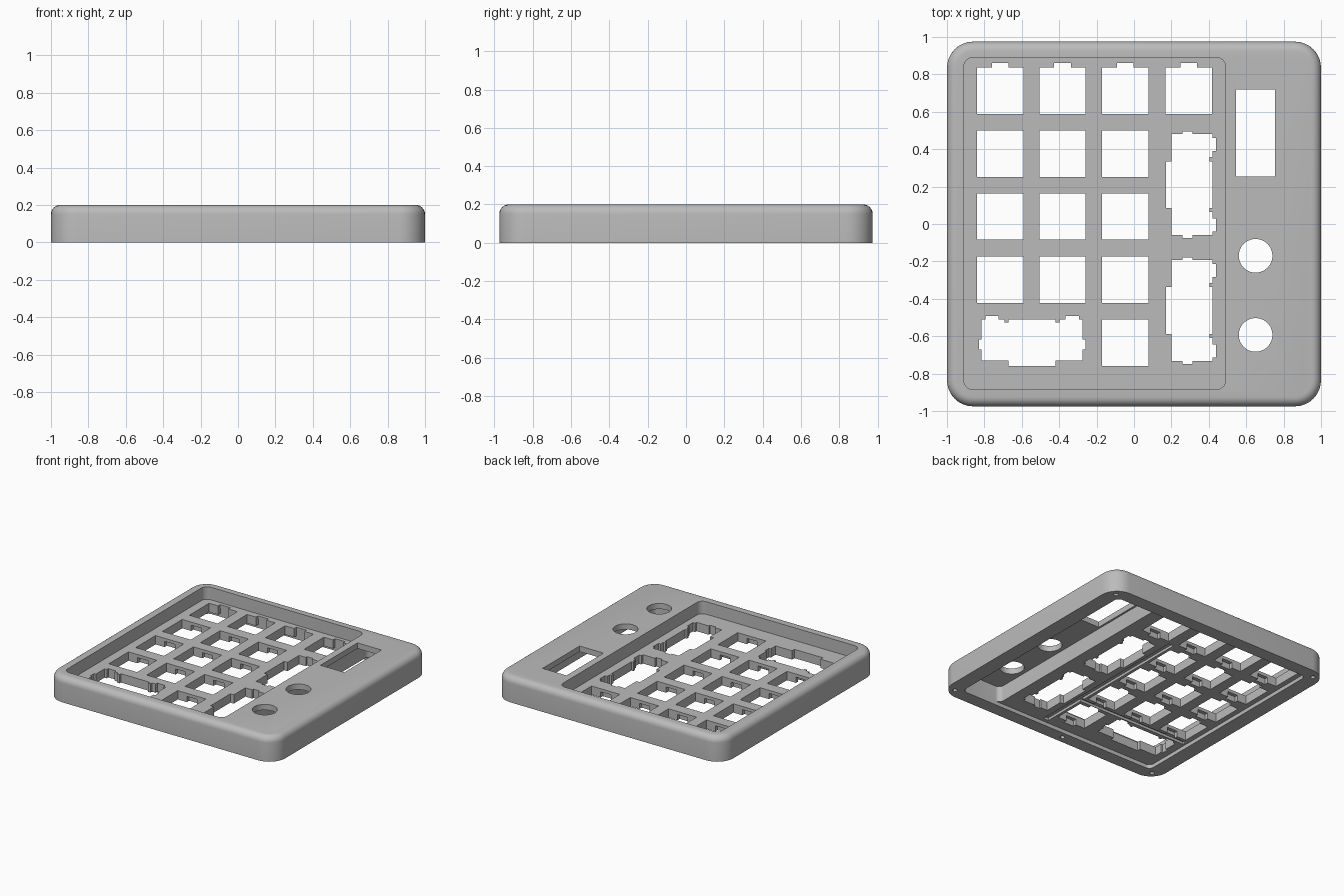
import bpy, bmesh
from math import sin, cos, pi, radians

if "Cube" in bpy.data.objects:
    bpy.data.objects.remove(bpy.data.objects["Cube"])

grey = bpy.data.materials.new("case_grey")
grey.use_nodes = True
COLOUR = (0.5, 0.5, 0.5, 1)
grey.diffuse_color = COLOUR
grey.node_tree.nodes["Principled BSDF"].inputs["Base Color"].default_value = COLOUR


def outline(x0, x1, y0, y1, r, steps=8):
    """Rounded rectangle, counter-clockwise; r = 0 gives a plain one."""
    n = steps if r else 0
    pts = []
    for i, (cx, cy) in enumerate([(x1 - r, y1 - r), (x0 + r, y1 - r),
                                  (x0 + r, y0 + r), (x1 - r, y0 + r)]):
        for k in range(n + 1):
            a = i * pi / 2 + (k / n * pi / 2 if n else 0)
            pts.append((cx + r * cos(a), cy + r * sin(a)))
    return pts


def loft(name, layers):
    """Closed solid through (outline, z) layers from bottom to top."""
    bm = bmesh.new()
    rings = [[bm.verts.new((x, y, z)) for x, y in pts] for pts, z in layers]
    bm.faces.new(rings[0][::-1])
    bm.faces.new(rings[-1])
    for a, b in zip(rings, rings[1:]):
        for i in range(len(a)):
            j = (i + 1) % len(a)
            bm.faces.new((a[i], a[j], b[j], b[i]))
    mesh = bpy.data.meshes.new(name)
    bm.to_mesh(mesh)
    bm.free()
    mesh.materials.append(grey)
    ob = bpy.data.objects.new(name, mesh)
    bpy.context.collection.objects.link(ob)
    return ob


# Case body with a rounded upper rim
HX, HY, TOP, FILLET = 1.0, 0.975, 0.2, 0.05
layers = [(outline(-HX, HX, -HY, HY, 0.14), 0)]
for k in range(7):
    a = k / 6 * pi / 2
    d = FILLET * (1 - cos(a))
    layers.append((outline(-HX + d, HX - d, -HY + d, HY - d, 0.14 - d),
                   TOP - FILLET + FILLET * sin(a)))
case = loft("keypad_case", layers)


def cut(x0, x1, y0, y1, z0=-0.1, z1=0.3, r=0.0, steps=8):
    """Subtract a rounded block from the case."""
    tool = loft("cutter", [(outline(x0, x1, y0, y1, r, steps), z0),
                           (outline(x0, x1, y0, y1, r, steps), z1)])
    tool.hide_render = True
    mod = case.modifiers.new("cut", "BOOLEAN")
    mod.operation = "DIFFERENCE"
    mod.solver = "EXACT"
    mod.object = tool
    bpy.context.view_layer.objects.active = case
    bpy.ops.object.modifier_apply(modifier=mod.name)
    mesh = tool.data
    bpy.data.objects.remove(tool)
    bpy.data.meshes.remove(mesh)


PLATE_LOW, PLATE_TOP, CLIP_Z = 0.03, 0.1, 0.075

# Key well above, shallow recess and deep electronics bay below
cut(-0.91, 0.49, -0.885, 0.89, PLATE_TOP, 0.3, 0.05)
cut(-0.88, 0.88, -0.87, 0.87, -0.1, PLATE_LOW, 0.04)
cut(0.53, 0.88, -0.87, 0.87, -0.1, 0.155, 0.04)

# Wiring grooves on the underside of the plate
cut(0.1, 0.145, -0.84, 0.56, 0, 0.05)
cut(-0.86, 0.1, -0.48, -0.45, 0, 0.05)

# Display window and two knob holes
cut(0.545, 0.755, 0.255, 0.72)
for y in (-0.17, -0.593):
    cut(0.56, 0.74, y - 0.09, y + 0.09, r=0.09, steps=10)

# Square switch holes with clip pockets underneath
COLS = (-0.715, -0.382, -0.047, 0.293)
ROWS = (0.712, 0.375, 0.04, -0.298, -0.635)
H = 0.124
keys = [(x, y) for y in ROWS[:4] for x in COLS[:3]]
keys += [(COLS[3], ROWS[0]), (COLS[2], ROWS[4])]
for x, y in keys:
    cut(x - H, x + H, y - H, y + H)
    cut(x - 0.045, x + 0.045, y - H - 0.028, y + H + 0.028, -0.1, CLIP_Z)
    if y == ROWS[0]:
        cut(x - 0.045, x + 0.045, y, y + H + 0.026)


def wide_key(cx, cy, vertical):
    """Double-width switch hole with stabiliser slots at both ends."""
    def part(a0, a1, b0, b1):
        if vertical:
            cut(cx + b0, cx + b1, cy + a0, cy + a1)
        else:
            cut(cx + a0, cx + a1, cy + b0, cy + b1)
    part(-0.125, 0.125, -0.125, 0.125)
    part(-0.27, 0.27, -0.095, 0.108)
    part(-0.285, 0.285, -0.035, 0.018)
    for s in (-1, 1):
        part(*sorted((s * 0.147, s * 0.27)), -0.095, 0.125)
        part(*sorted((s * 0.18, s * 0.25)), 0, 0.144)


wide_key(0.295, 0.21, True)
wide_key(0.295, -0.463, True)
wide_key(-0.545, -0.635, False)

# Blind screw holes in the bottom rim
screws = [(sx * 0.925, sy * 0.9) for sx in (-1, 1) for sy in (-1, 1)]
for x, y in screws + [(-0.1, -0.92)]:
    r = 0.018
    cut(x - r, x + r, y - r, y + r, -0.1, 0.1, r, 3)

# Smooth rounded surfaces, crisp edges
bpy.ops.object.select_all(action="DESELECT")
case.select_set(True)
bpy.context.view_layer.objects.active = case
bpy.ops.object.shade_smooth_by_angle(angle=radians(30))
